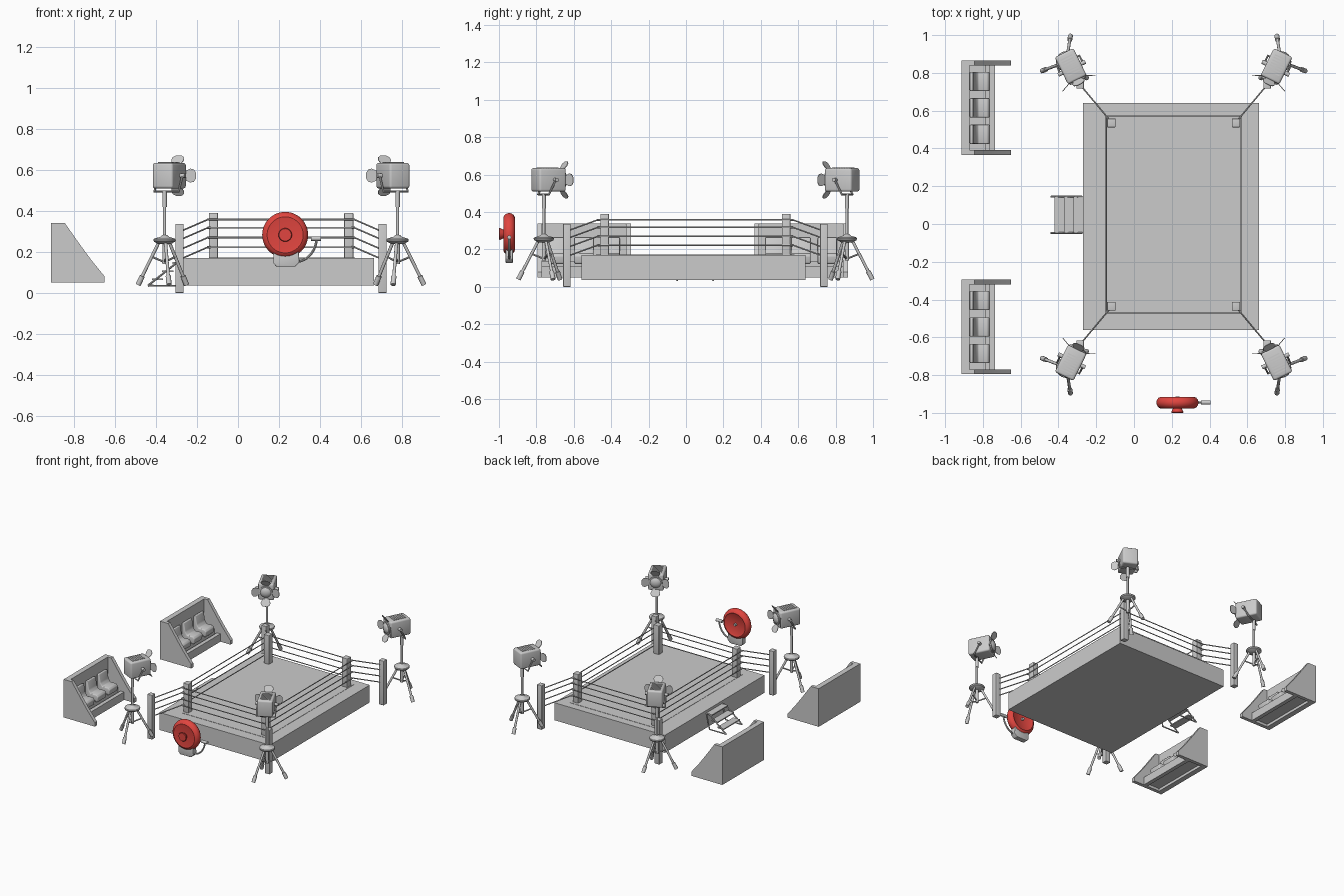
import bpy, bmesh, math
from mathutils import Matrix, Vector

if "Cube" in bpy.data.objects:
    bpy.data.objects.remove(bpy.data.objects["Cube"])

AX, AY = 0.21, 0.05          # centre of the ring, also its mirror axes


def finish(name, bm, color=None):
    bmesh.ops.recalc_face_normals(bm, faces=bm.faces)
    for f in bm.faces:
        f.smooth = True
    for e in bm.edges:
        e.smooth = e.calc_face_angle(0) < 0.6
    me = bpy.data.meshes.new(name)
    bm.to_mesh(me)
    bm.free()
    ob = bpy.data.objects.new(name, me)
    bpy.context.collection.objects.link(ob)
    if color:
        mat = bpy.data.materials.get("red") or bpy.data.materials.new("red")
        mat.diffuse_color = color
        mat.use_nodes = True
        mat.node_tree.nodes["Principled BSDF"].inputs["Base Color"].default_value = mat.diffuse_color
        me.materials.append(mat)
    return ob


def bevel(bm, w, seg=3):
    if w:
        bmesh.ops.bevel(bm, geom=bm.edges[:], offset=w, segments=seg, profile=0.5, affect='EDGES')


def box(name, lo, hi, bev=0):
    bm = bmesh.new()
    lo, hi = Vector(lo), Vector(hi)
    bmesh.ops.create_cube(bm, size=1, matrix=Matrix.Translation((lo + hi) / 2) @ Matrix.Diagonal((*(hi - lo), 1)))
    bevel(bm, bev)
    return finish(name, bm)


def prism(name, pts, vec, bev=0):
    """Flat outline of 3D points, extruded along vec."""
    bm = bmesh.new()
    f = bm.faces.new([bm.verts.new(p) for p in pts])
    r = bmesh.ops.extrude_face_region(bm, geom=[f])
    bmesh.ops.translate(bm, vec=vec, verts=[v for v in r['geom'] if isinstance(v, bmesh.types.BMVert)])
    bmesh.ops.recalc_face_normals(bm, faces=bm.faces)
    bevel(bm, bev)
    return finish(name, bm)


def lathe(name, p, d, prof, n=16, color=None):
    """Turn (radius, height) points around direction d, starting at p."""
    q = Vector(d).to_track_quat('Z', 'Y')
    bm = bmesh.new()
    rings = [[bm.verts.new(Vector(p) + q @ Vector((r * math.cos(a), r * math.sin(a), h)))
              for a in [2 * math.pi * i / n for i in range(n)]] for r, h in prof]
    for a, b in zip(rings, rings[1:]):
        for i in range(n):
            bm.faces.new((a[i], a[(i + 1) % n], b[(i + 1) % n], b[i]))
    bm.faces.new(rings[0])
    bm.faces.new(rings[-1])
    return finish(name, bm, color)


def rod(name, p, q, r, n=12):
    d = Vector(q) - Vector(p)
    return lathe(name, p, d, [(r, 0), (r, d.length)], n)


def tube(name, pts, r, closed=False, smooth=False):
    cu = bpy.data.curves.new(name, 'CURVE')
    cu.dimensions, cu.bevel_depth, cu.bevel_resolution, cu.use_fill_caps = '3D', r, 2, True
    sp = cu.splines.new('NURBS' if smooth else 'POLY')
    sp.points.add(len(pts) - 1)
    for pt, co in zip(sp.points, pts):
        pt.co = (*co, 1)
    sp.use_cyclic_u, sp.use_endpoint_u = closed, True
    tmp = bpy.data.objects.new(name, cu)
    bpy.context.collection.objects.link(tmp)
    bm = bmesh.new()
    me = tmp.evaluated_get(bpy.context.evaluated_depsgraph_get()).to_mesh()
    bm.from_mesh(me)
    tmp.to_mesh_clear()
    bpy.data.objects.remove(tmp)
    return finish(name, bm)


def four_corners(obs):
    """Repeat parts, made around the ring centre, into all four corners."""
    for ob in obs:
        base = ob.data
        for sx in (1, -1):
            for sy in (1, -1):
                me = base.copy()
                me.transform(Matrix.Translation((AX, AY, 0)) @ Matrix.Diagonal((sx, sy, 1, 1)))
                if sx * sy < 0:
                    me.flip_normals()
                if (sx, sy) == (1, 1):
                    ob.data = me
                else:
                    bpy.context.collection.objects.link(bpy.data.objects.new(ob.name, me))


# ring platform and canvas
box("ring_platform", (-0.27, -0.56, 0.037), (0.662, 0.64, 0.17))
box("ring_canvas", (-0.14, -0.48, 0.165), (0.57, 0.58, 0.172))

# posts and ropes
quarter = [box("inner_post", (-0.352, -0.508, 0.16), (-0.308, -0.462, 0.39), 0.003),
           box("outer_post", (-0.515, -0.707, 0), (-0.475, -0.667, 0.337), 0.003)]
X, Y = 0.357, 0.522
for z in (0.358, 0.318, 0.27, 0.223):
    tube("ring_rope", [(AX + a * X, AY + b * Y, z) for a, b in ((-1, -1), (1, -1), (1, 1), (-1, 1))], 0.004, True)
    quarter += [rod("corner_rope", (-X, -Y, z), (-0.495, -0.687, z - 0.06), 0.004, 8),
                rod("rope_tie", (-0.335, -0.49, z), (-X, -Y, z), 0.006, 8)]

# tripods
cx, cy = -0.568, -0.81
for a in (159, 279, 39):
    c, s = math.cos(math.radians(a)), math.sin(math.radians(a))
    at = lambda r, z: Vector((cx + r * c, cy + r * s, z))
    top, foot = at(0.028, 0.25), at(0.138, 0.04)
    quarter += [rod("tripod_leg", top, foot, 0.008),
                rod("tripod_foot", top.lerp(foot, 0.8), foot, 0.013),
                rod("tripod_strut", at(0, 0.15), top.lerp(foot, 0.35), 0.005, 8)]
quarter += [lathe("tripod_hub", (cx, cy, 0.238), (0, 0, 1),
                  [(0.03, 0), (0.052, 0.012), (0.055, 0.02), (0.052, 0.026), (0.02, 0.036), (0.012, 0.045)], 24),
            rod("tripod_lower_pole", (cx, cy, 0.14), (cx, cy, 0.27), 0.011),
            rod("tripod_pole", (cx, cy, 0.25), (cx, cy, 0.49), 0.008),
            rod("tripod_collar", (cx, cy, 0.42), (cx, cy, 0.5), 0.011)]

# lamp heads, made facing +x and then aimed at the ring
lamp = [box("lamp_body", (-0.08, -0.055, -0.0625), (0.08, 0.055, 0.0625), 0.012),
        lathe("lamp_lens", (0.078, 0, 0), (1, 0, 0),
              [(0.047, 0), (0.047, 0.01), (0.038, 0.01), (0.034, 0.014), (0.022, 0.021), (0.008, 0.024)], 24),
        tube("lamp_yoke", [(0.012, 0.066, 0), (-0.03, 0.066, -0.078), (-0.03, -0.066, -0.078), (0.012, -0.066, 0)], 0.006),
        rod("lamp_knobs", (0.012, -0.08, 0), (0.012, 0.08, 0), 0.011)]
for i in range(7):
    x = -0.055 + i * 0.015
    lamp.append(box("lamp_vent", (x, -0.035, 0.06), (x + 0.007, 0.035, 0.066)))
for k in range(4):
    half = 0.053 if k % 2 else 0.06
    u = Vector((0.03, 0, 0.045)) if k % 2 == 0 else Vector((0.022, 0, 0.05))
    outline = [Vector((0.076, w, half - 0.006)) + u * t for t, w in
               ((0, -0.022), (0.5, -0.034), (0.8, -0.03), (1.0, -0.014), (1.0, 0.014), (0.8, 0.03), (0.5, 0.034), (0, 0.022))]
    door = prism("lamp_barn_door", outline, Vector((u.z, 0, -u.x)).normalized() * 0.004)
    door.data.transform(Matrix.Rotation(k * math.pi / 2, 4, 'X'))
    lamp.append(door)
aim = Matrix.Translation((-0.545, -0.785, 0.572)) @ Matrix.Rotation(math.radians(64), 4, 'Z')
for ob in lamp:
    ob.data.transform(aim)
four_corners(quarter + lamp)

# bell with its striker
RED = (0.75, 0.06, 0.05, 1)
lathe("bell_gong", (0.23, -0.977, 0.283), (0, 1, 0),
      [(0.02, 0.004), (0.075, 0.002), (0.088, 0), (0.1, 0.006), (0.109, 0.018), (0.112, 0.031),
       (0.109, 0.045), (0.1, 0.057), (0.088, 0.062), (0.078, 0.056), (0.01, 0.05)], 48, RED)
lathe("bell_hub", (0.23, -1.0, 0.283), (0, 1, 0), [(0.03, 0), (0.033, 0.004), (0.03, 0.01), (0.02, 0.03)], 32, RED)
rod("bell_bolt", (0.23, -0.94, 0.283), (0.23, -0.913, 0.283), 0.01)
prism("bell_housing", [(x, -0.965, z) for x, z in
      ((0.172, 0.21), (0.172, 0.145), (0.188, 0.128), (0.278, 0.128), (0.3, 0.15), (0.295, 0.21))], (0, 0.04, 0), 0.004)
tube("striker_arm", [(0.28, -0.945, 0.152), (0.33, -0.945, 0.152), (0.375, -0.945, 0.19), (0.384, -0.945, 0.262)], 0.006, smooth=True)
rod("striker_head", (0.355, -0.945, 0.265), (0.405, -0.945, 0.265), 0.011)

# entry steps
for y in (-0.048, 0.145):
    tube("step_rail", [(-0.44, y, 0.035), (-0.295, y, 0.15), (-0.275, y, 0.15), (-0.3, y, 0.035), (-0.44, y, 0.035)], 0.005)
for i in range(3):
    x, z = -0.42 + i * 0.05, 0.062 + i * 0.04
    box("step_tread", (x, -0.048, z), (x + 0.055, 0.145, z + 0.008))

# team benches
side = ((-0.912, 0.34), (-0.844, 0.34), (-0.77, 0.235), (-0.715, 0.16), (-0.65, 0.08), (-0.65, 0.05), (-0.912, 0.05))
seat = ((-0.87, 0.262), (-0.852, 0.265), (-0.84, 0.2), (-0.825, 0.178), (-0.775, 0.18), (-0.762, 0.165), (-0.768, 0.125), (-0.87, 0.125))
for yc in (0.615, -0.545):
    for y in (yc - 0.25, yc + 0.224):
        prism("bench_side", [(x, y, z) for x, z in side], (0, 0.026, 0))
    y0, y1 = yc - 0.23, yc + 0.23
    box("bench_back", (-0.912, y0, 0.05), (-0.872, y1, 0.34))
    box("bench_floor", (-0.88, y0, 0.07), (-0.735, y1, 0.09))
    box("bench_riser", (-0.88, y0, 0.08), (-0.785, y1, 0.135))
    box("bench_front_rail", (-0.765, y0, 0.05), (-0.735, y1, 0.11))
    for k in (-1, 0, 1):
        prism("bench_seat", [(x, yc + k * 0.14 - 0.051, z) for x, z in seat], (0, 0.102, 0), 0.006)
